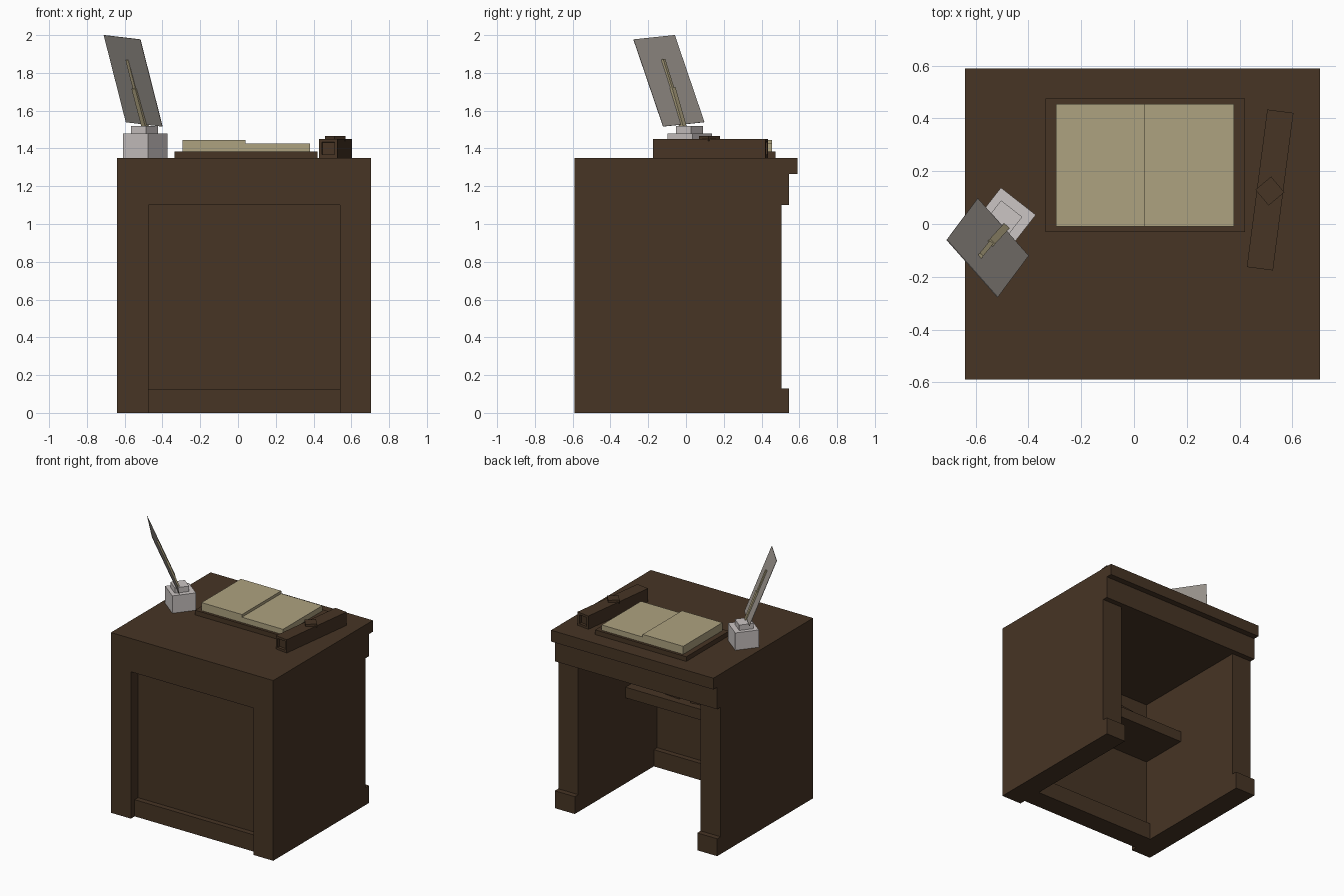
import bpy
import bmesh
from math import radians
from mathutils import Vector

if "Cube" in bpy.data.objects:
    bpy.data.objects.remove(bpy.data.objects["Cube"], do_unlink=True)


def material(name, rgb):
    m = bpy.data.materials.new(name)
    m.use_nodes = True
    col = (*rgb, 1)
    m.diffuse_color = col
    m.node_tree.nodes["Principled BSDF"].inputs["Base Color"].default_value = col
    return m


wood = material("dark wood", (0.063, 0.035, 0.018))
paper = material("old paper", (0.42, 0.36, 0.215))
glass = material("pale grey", (0.60, 0.56, 0.55))
plume = material("feather grey", (0.34, 0.31, 0.28))


def finish(name, bm, mat):
    bmesh.ops.recalc_face_normals(bm, faces=bm.faces)
    mesh = bpy.data.meshes.new(name)
    bm.to_mesh(mesh)
    bm.free()
    mesh.materials.append(mat)
    ob = bpy.data.objects.new(name, mesh)
    bpy.context.collection.objects.link(ob)
    return ob


def box(name, x, y, z, mat):
    """Box between (min, max) pairs, with its origin at its centre."""
    lo, hi = Vector((x[0], y[0], z[0])), Vector((x[1], y[1], z[1]))
    bm = bmesh.new()
    bmesh.ops.create_cube(bm, size=1)
    bmesh.ops.scale(bm, vec=hi - lo, verts=bm.verts)
    ob = finish(name, bm, mat)
    ob.location = (lo + hi) / 2
    return ob


def turned_box(name, center, size, z, angle, mat):
    cx, cy = center
    w, d = size[0] / 2, size[1] / 2
    ob = box(name, (cx - w, cx + w), (cy - d, cy + d), z, mat)
    ob.rotation_euler.z = radians(angle)
    return ob


# Desk: thick side walls with feet, stepped top, recessed front panel
L, R, F, T = -0.64, 0.705, -0.59, 0.165
inner = (L + T, R - T)
for side, x in (("right", (L, L + T)), ("left", (R - T, R))):
    box(f"{side}_wall", x, (F, 0.505), (0, 1.10), wood)
    box(f"{side}_foot", x, (0.505, 0.545), (0, 0.13), wood)
box("apron", (L, R), (F, 0.545), (1.10, 1.265), wood)
box("desk_top", (L, R), (F, 0.59), (1.265, 1.35), wood)
box("front_panel", inner, (-0.505, -0.43), (0.125, 1.10), wood)
box("bottom_rail", inner, (-0.545, -0.39), (0, 0.125), wood)
box("shelf", inner, (-0.43, -0.057), (0.64, 0.72), wood)

# Papers kept on the shelf
for i, x in enumerate((-0.08, 0.25)):
    turned_box(f"shelf_book_{i + 1}", (x, -0.22), (0.26, 0.2), (0.72, 0.77), 8 - 14 * i, wood)

# Open book
box("book_cover", (-0.335, 0.42), (-0.03, 0.475), (1.35, 1.385), wood)
box("right_pages", (-0.295, 0.04), (-0.01, 0.455), (1.385, 1.445), paper)
box("left_pages", (0.04, 0.38), (-0.01, 0.455), (1.385, 1.425), paper)

# Long case with recessed square ends and a diamond cap
case = turned_box("long_case", (0.516, 0.129), (0.10, 0.602), (1.35, 1.45), -7.4, wood)
bm = bmesh.new()
bm.from_mesh(case.data)
ends = [f for f in bm.faces if abs(f.normal.y) > 0.9]
bmesh.ops.inset_individual(bm, faces=ends, thickness=0.024)
bmesh.ops.inset_individual(bm, faces=ends, thickness=0.001, depth=-0.02)
bm.to_mesh(case.data)
bm.free()
turned_box("case_cap", (0.515, 0.125), (0.078, 0.078), (1.44, 1.466), 40, wood)

# Inkwell
turned_box("inkwell_base", (-0.49, 0.02), (0.168, 0.168), (1.35, 1.48), 52, glass)
turned_box("inkwell_neck", (-0.495, 0.018), (0.102, 0.102), (1.48, 1.52), 52, glass)

# Feather vane: a thin leaning card
tip = Vector((-0.71, -0.06, 2.0))
across = Vector((0.193, -0.218, -0.023))
down = Vector((0.117, 0.157, -0.461))
bm = bmesh.new()
bm.faces.new([bm.verts.new(p) for p in (tip, tip + across, tip + across + down, tip + down)])
vane = finish("feather_vane", bm, plume)
thick = vane.modifiers.new("thickness", "SOLIDIFY")
thick.thickness = 0.003
thick.offset = 0


# Quill shaft: square rods, thinner toward the tip
def rod(name, a, b, half):
    axis = b - a
    bm = bmesh.new()
    bmesh.ops.create_cube(bm, size=1)
    bmesh.ops.scale(bm, vec=(2 * half, 2 * half, axis.length), verts=bm.verts)
    ob = finish(name, bm, paper)
    ob.location = (a + b) / 2
    ob.rotation_mode = "QUATERNION"
    ob.rotation_quaternion = axis.to_track_quat("Z", "Y")


foot, joint, end = (Vector(p) for p in (
    (-0.487, -0.012, 1.50), (-0.545, -0.075, 1.72), (-0.583, -0.122, 1.87)))
rod("quill_shaft_lower", foot, joint, 0.014)
rod("quill_shaft_upper", joint, end, 0.009)
